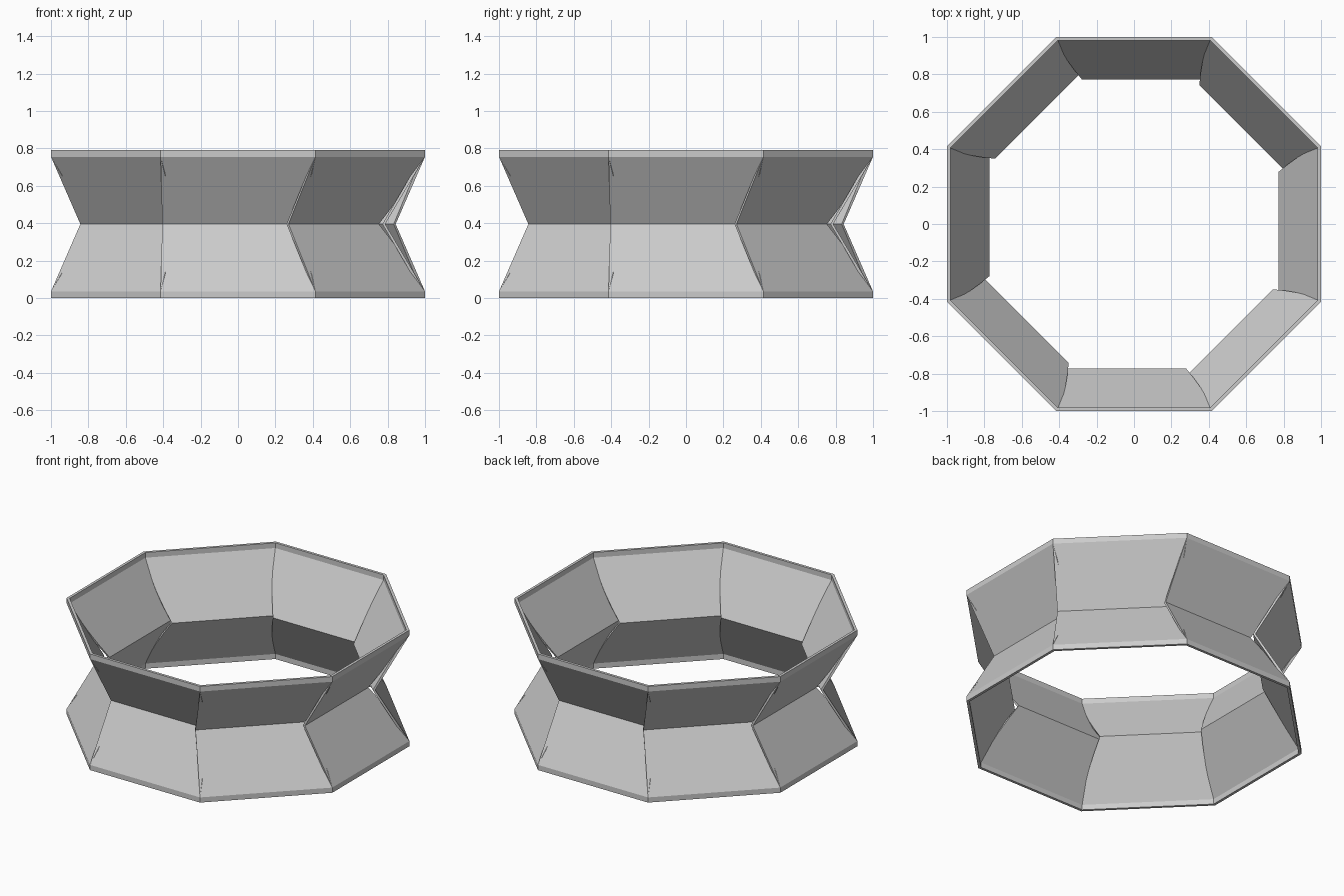
import bpy, bmesh, math

if "Cube" in bpy.data.objects:
    bpy.data.objects.remove(bpy.data.objects["Cube"])

HEIGHT, LIP = 0.79, 0.035          # ring height, height of the upright lips
RIM_OUT, RIM_IN = 1.0, 0.982       # distance of the lips from the axis
NECK_OUT, NECK_IN = 0.787, 0.772   # distance of the waist from the axis
STEPS = 4
TAN = math.tan(math.pi / 8)

grey = bpy.data.materials.new("light_grey")
grey.diffuse_color = (0.6, 0.6, 0.6, 1)
grey.use_nodes = True
grey.node_tree.nodes["Principled BSDF"].inputs["Base Color"].default_value = grey.diffuse_color


def section_rows():
    """(z, t) pairs from bottom to top; t is 0 at the lips and 1 at the waist."""
    mid = HEIGHT / 2
    half = [(0.0, 0.0)]
    for i in range(STEPS + 1):
        t = i / STEPS
        half.append((LIP + (mid - LIP) * t, t))
    return half + [(HEIGHT - z, t) for z, t in reversed(half[:-1])]


def make_panel(name, angle):
    """One V-shaped plate whose waist is skewed to one side."""
    bm = bmesh.new()
    rows = []
    for z, t in section_rows():
        row = []
        for rim, neck in ((RIM_OUT, NECK_OUT), (RIM_IN, NECK_IN)):
            d = rim + (neck - rim) * t
            left = -(rim * TAN + (0.405 - rim * TAN) * t)
            right = rim * TAN + (0.278 - rim * TAN) * t ** 1.4
            row += [bm.verts.new((left, -d, z)), bm.verts.new((right, -d, z))]
        ol, orr, il, ir = row
        rows.append((ol, orr, ir, il))
    # walls between neighbouring rows, then the two lip edges
    for a, b in zip(rows, rows[1:]):
        for k in range(4):
            n = (k + 1) % 4
            bm.faces.new((a[k], a[n], b[n], b[k]))
    bm.faces.new(rows[0][::-1])
    bm.faces.new(rows[-1])
    bmesh.ops.recalc_face_normals(bm, faces=bm.faces)
    mesh = bpy.data.meshes.new(name)
    bm.to_mesh(mesh)
    bm.free()
    mesh.materials.append(grey)
    ob = bpy.data.objects.new(name, mesh)
    ob.rotation_euler.z = angle
    bpy.context.collection.objects.link(ob)


# eight overlapping plates around the ring
for i in range(8):
    make_panel(f"ring_panel_{i + 1}", i * math.pi / 4)
